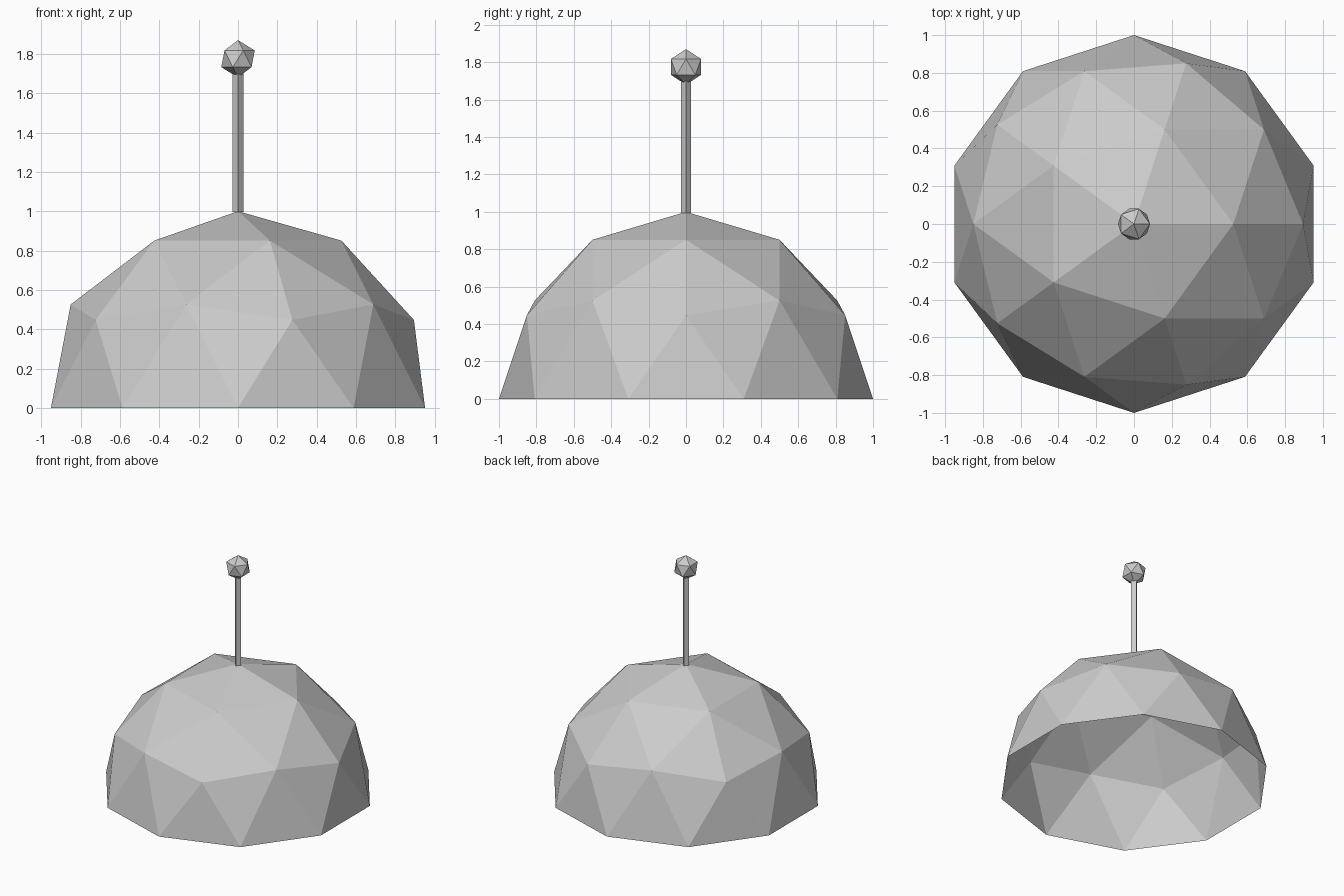
import bpy
import bmesh

cube = bpy.data.objects.get("Cube")
if cube:
    bpy.data.objects.remove(cube, do_unlink=True)

# Single plain grey
grey = bpy.data.materials.new("plain_grey")
grey.use_nodes = True
COLOUR = (0.6, 0.6, 0.6, 1)
grey.diffuse_color = COLOUR
grey.node_tree.nodes["Principled BSDF"].inputs["Base Color"].default_value = COLOUR


def finish(name):
    obj = bpy.context.object
    obj.name = obj.data.name = name
    obj.data.materials.append(grey)
    return obj


# Dome: upper half of a faceted sphere, open underneath
bpy.ops.mesh.primitive_ico_sphere_add(subdivisions=2, radius=1)
dome = finish("dome")
bm = bmesh.new()
bm.from_mesh(dome.data)
below = [v for v in bm.verts if v.co.z < -0.01]
bmesh.ops.delete(bm, geom=below, context='VERTS')
bm.to_mesh(dome.data)
bm.free()

# Pole: square rod, corners facing front and sides
BASE, TOP = 0.995, 1.72
bpy.ops.mesh.primitive_cylinder_add(vertices=4, radius=0.028, depth=TOP - BASE,
                                    location=(0, 0, (BASE + TOP) / 2))
finish("pole")

# Knob on the tip of the pole
bpy.ops.mesh.primitive_ico_sphere_add(subdivisions=1, radius=0.095,
                                      location=(0, 0, 1.775))
finish("tip_knob")
